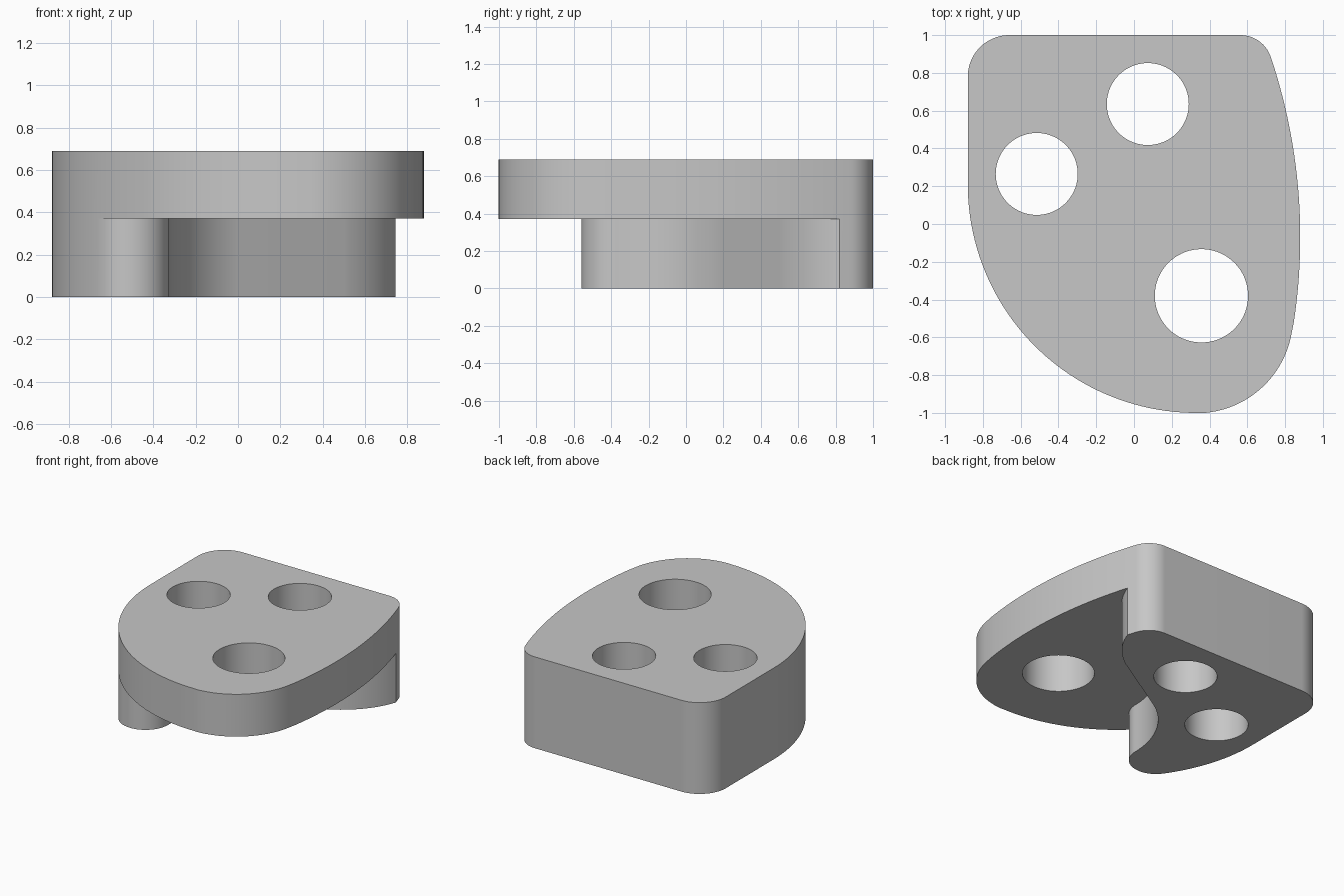
import bpy, bmesh
from math import cos, sin, radians
from mathutils import Vector

cube = bpy.data.objects.get("Cube")
if cube:
    bpy.data.objects.remove(cube, do_unlink=True)

BOTTOM, LEDGE, TOP = 0.0, 0.37, 0.69


def arc(cx, cy, r, start, end, step=3.0):
    n = max(2, round(abs(end - start) / step))
    angles = [radians(start + (end - start) * i / n) for i in range(n + 1)]
    return [Vector((cx + r * cos(a), cy + r * sin(a))) for a in angles]


def bend(a, b, c, n=12):
    a, b, c = Vector(a), Vector(b), Vector(c)
    return [a * (1 - t) ** 2 + b * 2 * t * (1 - t) + c * t * t
            for t in (i / n for i in range(n + 1))]


def clean(path):
    out = [path[0]]
    for p in path[1:]:
        if (p - out[-1]).length > 0.003:
            out.append(p)
    return out


# Outer edge shared by the top plate and the lower block (counterclockwise)
shared = clean(arc(-2.12, -0.07, 3.0, 17.26, 18.5, 0.6) + arc(0.563, 0.83, 0.17, 18.5, 90)
               + arc(-0.66, 0.78, 0.22, 90, 180) + arc(0.33, 0.21, 1.21, 180, 214.8, 2))

# Edge of the overhanging part of the plate
free = clean([shared[-1]] + arc(0.33, 0.21, 1.21, 214.8, 270, 2)
             + arc(0.33, -0.49, 0.512, 270, 350.3) + arc(-2.12, -0.07, 3.0, -9.7, 17.26, 1))
free[-1] = shared[0]

# Stepped edge of the lower block: rounded foot, hollow, slope, rounded corner
step = clean([shared[-1]] + arc(-0.511, -0.374, 0.186, 214.8, 360, 6)
             + arc(0.36, -0.38, 0.685, 180, 122) + bend((0.5, 0.505), (0.68, 0.63), shared[0]))
step[-1] = shared[0]

big_hole = arc(0.357, -0.38, 0.247, 0, 360, 5)
back_hole = arc(0.073, 0.635, 0.217, 0, 360, 5)
side_hole = arc(-0.515, 0.265, 0.217, 0, 360, 5)

bm = bmesh.new()


def wall(path, z0, z1):
    for p, q in zip(path, path[1:]):
        bm.faces.new([bm.verts.new((v.x, v.y, z))
                      for v, z in ((p, z0), (q, z0), (q, z1), (p, z1))])


def cap(z, up, outline, *holes):
    edges = []
    for loop in (outline, *holes):
        verts = [bm.verts.new((p.x, p.y, z)) for p in loop[:-1]]
        edges += [bm.edges.new((a, b)) for a, b in zip(verts, verts[1:] + verts[:1])]
    bmesh.ops.triangle_fill(bm, use_beauty=True, use_dissolve=False,
                            edges=edges, normal=(0, 0, up))


# Side walls in two tiers
for path in (shared, back_hole, side_hole):
    wall(path, BOTTOM, LEDGE)
    wall(path, LEDGE, TOP)
wall(free, LEDGE, TOP)
wall(big_hole, LEDGE, TOP)
wall(step, BOTTOM, LEDGE)

# Flat faces: plate top, overhang underside, block underside
cap(TOP, 1, shared + free[1:], big_hole, back_hole, side_hole)
cap(LEDGE, -1, free + step[::-1][1:], big_hole)
cap(BOTTOM, -1, shared + step[1:], back_hole, side_hole)

bmesh.ops.remove_doubles(bm, verts=bm.verts[:], dist=0.0005)
bmesh.ops.recalc_face_normals(bm, faces=bm.faces[:])
mesh = bpy.data.meshes.new("stepped_plate")
bm.to_mesh(mesh)
bm.free()

# Plain grey finish
grey = bpy.data.materials.new("plain_grey")
grey.use_nodes = True
colour = (0.57, 0.57, 0.57, 1)
grey.diffuse_color = colour
for node in grey.node_tree.nodes:
    if node.type == 'BSDF_PRINCIPLED':
        node.inputs["Base Color"].default_value = colour
mesh.materials.append(grey)

plate = bpy.data.objects.new("stepped_plate", mesh)
bpy.context.collection.objects.link(plate)
bpy.ops.object.select_all(action='DESELECT')
plate.select_set(True)
bpy.context.view_layer.objects.active = plate
bpy.ops.object.shade_smooth_by_angle(angle=radians(30))
